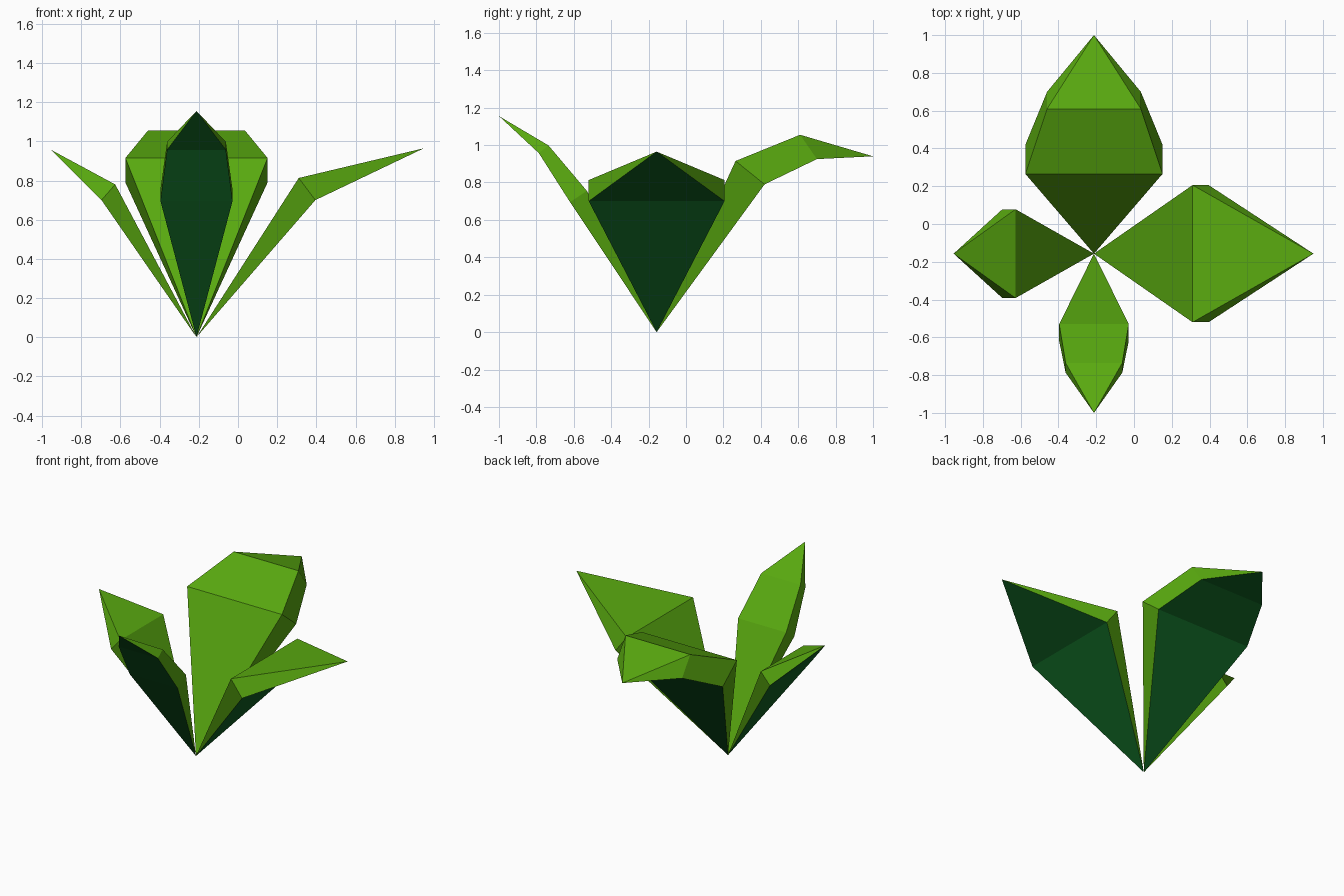
import bpy, bmesh
from mathutils import Vector

if "Cube" in bpy.data.objects:
    bpy.data.objects.remove(bpy.data.objects["Cube"])

BASE = Vector((-0.212, -0.157, 0.0))

def material(name, rgb):
    m = bpy.data.materials.new(name)
    m.diffuse_color = (*rgb, 1)
    m.use_nodes = True
    m.node_tree.nodes["Principled BSDF"].inputs["Base Color"].default_value = m.diffuse_color
    return m

light = material("light green", (0.10, 0.40, 0.005))
dark = material("dark green underside", (0.005, 0.115, 0.016))

def leaf(name, axis, sections, tip):
    """Sections: (inner pos, inner z, outer pos, outer z, half width); positions on the world axis."""
    bm = bmesh.new()

    def vert(pos, z, side=0.0):
        p = BASE.copy()
        p[axis], p.z = pos, z
        p[1 - axis] += side
        return bm.verts.new(p)

    root, end = bm.verts.new(BASE), vert(*tip)
    # ring order: inner left, inner right, outer right, outer left
    rings = [[vert(a, az, -w), vert(a, az, w), vert(b, bz, w), vert(b, bz, -w)]
             for a, az, b, bz, w in sections]
    for k in range(4):
        n = (k + 1) % 4
        faces = [bm.faces.new((root, rings[0][k], rings[0][n])),
                 bm.faces.new((end, rings[-1][n], rings[-1][k]))]
        for r, s in zip(rings, rings[1:]):
            faces.append(bm.faces.new((r[k], s[k], s[n], r[n])))
        for f in faces:
            f.material_index = 1 if k == 2 else 0   # underside is dark
    bmesh.ops.recalc_face_normals(bm, faces=bm.faces[:])
    me = bpy.data.meshes.new(name)
    bm.to_mesh(me)
    bm.free()
    me.materials.append(light)
    me.materials.append(dark)
    bpy.context.collection.objects.link(bpy.data.objects.new(name, me))

# short-bladed side leaves
leaf("right_leaf", 0, [(0.31, 0.813, 0.395, 0.70, 0.363)], (0.95, 0.965))
leaf("left_leaf", 0, [(-0.627, 0.78, -0.697, 0.70, 0.235)], (-0.955, 0.957))
# two-segment front and back leaves
leaf("front_leaf", 1, [(-0.53, 0.755, -0.62, 0.695, 0.184),
                       (-0.735, 0.998, -0.787, 0.957, 0.15)], (-1.0, 1.155))
leaf("back_leaf", 1, [(0.265, 0.915, 0.42, 0.79, 0.363),
                      (0.61, 1.055, 0.70, 0.925, 0.248)], (1.0, 0.94))
